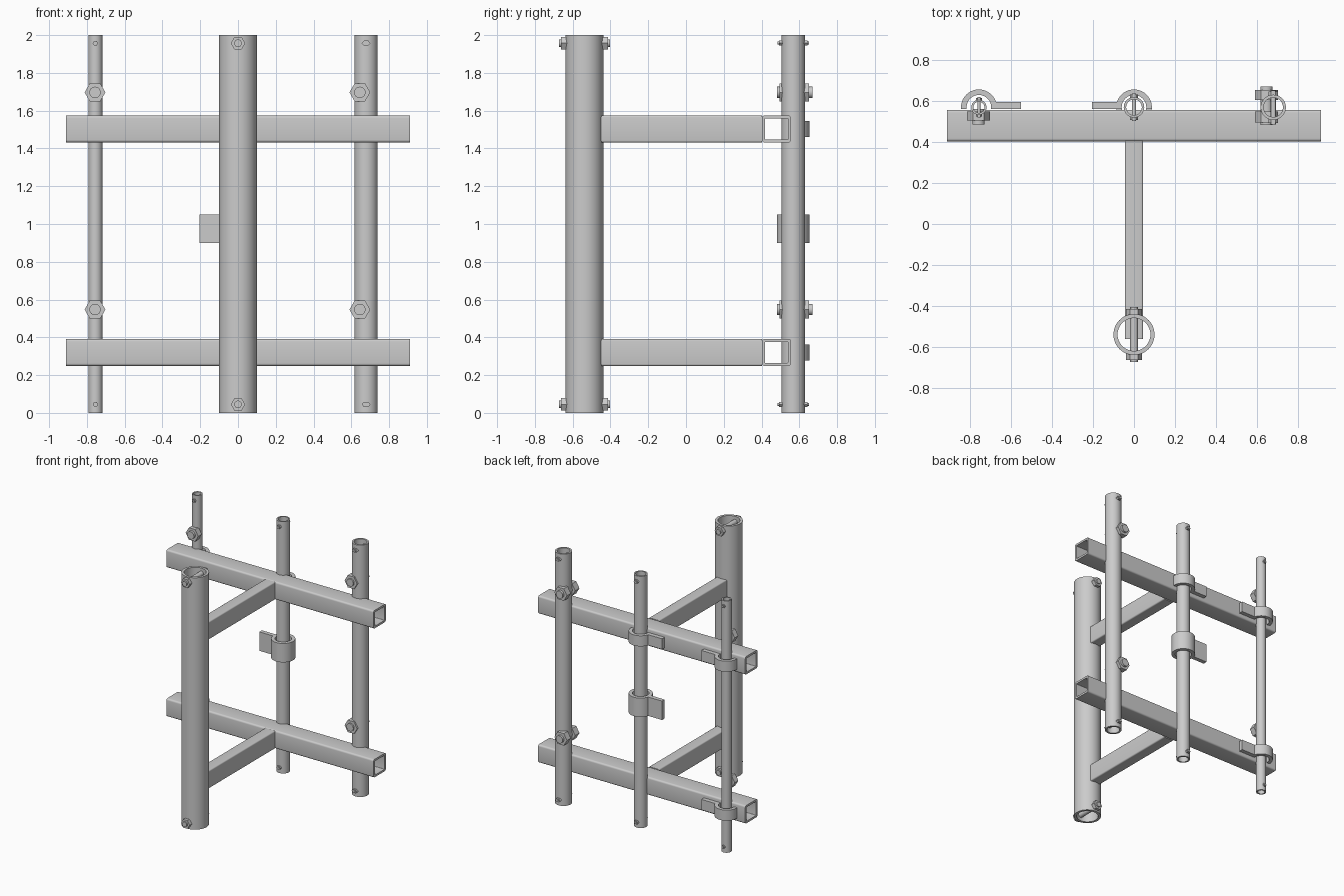
import bpy, bmesh
from math import pi, sin, cos, radians

if "Cube" in bpy.data.objects:
    bpy.data.objects.remove(bpy.data.objects["Cube"])

BACK_Y = 0.568          # axis of the three rear poles
BAR_Z = (0.32, 1.503)   # heights of the two crossbars


def finish(name, bm, smooth=True):
    bmesh.ops.recalc_face_normals(bm, faces=bm.faces)
    me = bpy.data.meshes.new(name)
    bm.to_mesh(me)
    bm.free()
    ob = bpy.data.objects.new(name, me)
    bpy.context.collection.objects.link(ob)
    if smooth:
        bpy.context.view_layer.objects.active = ob
        ob.select_set(True)
        bpy.ops.object.shade_smooth_by_angle(angle=radians(30))
        ob.select_set(False)
    return ob


def circle(r, n=48):
    return [(r * cos(2 * pi * i / n), r * sin(2 * pi * i / n)) for i in range(n)]


def rounded_rect(w, h, r, n=4):
    pts = []
    for k, (sx, sy) in enumerate(((1, 1), (-1, 1), (-1, -1), (1, -1))):
        for i in range(n + 1):
            a = pi / 2 * (k + i / n)
            pts.append((sx * (w / 2 - r) + r * cos(a), sy * (h / 2 - r) + r * sin(a)))
    return pts


def loft_tube(bm, outer, inner, a, b, place):
    """Hollow extrusion between matching outer and inner outlines."""
    rings = [[bm.verts.new(place(u, v, t)) for u, v in pts]
             for pts, t in ((outer, a), (outer, b), (inner, b), (inner, a))]
    n = len(outer)
    for k in range(4):
        p, q = rings[k], rings[(k + 1) % 4]
        for i in range(n):
            j = (i + 1) % n
            bm.faces.new((p[i], p[j], q[j], q[i]))


def prism(bm, pts, a, b, place):
    lo = [bm.verts.new(place(u, v, a)) for u, v in pts]
    hi = [bm.verts.new(place(u, v, b)) for u, v in pts]
    bm.faces.new(lo)
    bm.faces.new(hi)
    for i in range(len(pts)):
        j = (i + 1) % len(pts)
        bm.faces.new((lo[i], lo[j], hi[j], hi[i]))


def bolt(name, x, z, parts, zs=1.0):
    """Bolt along y; parts = (radius, sides, y start, y end)."""
    bm = bmesh.new()
    for r, n, y0, y1 in parts:
        prism(bm, circle(r, n), y0, y1, lambda u, v, t: (x + u, t, z + v * zs))
    finish(name, bm)


def pole(name, x, y, r, r_in, zs):
    """Hollow pole with a through bolt near each end."""
    bm = bmesh.new()
    loft_tube(bm, circle(r), circle(r_in), 0, 2, lambda u, v, t: (x + u, y + v, t))
    finish(name, bm)
    for z in (0.045, 1.957):
        bolt(name + "_end_bolt", x, z, [
            (r * .2, 20, y - r * 1.35, y + r * 1.35),
            (r * .38, 6, y - r * 1.24, y - r * .93),
            (r * .38, 6, y + r * .93, y + r * 1.24)], zs)


def clamp(name, x, z0, z1, side, full=False):
    """Strap around a pole with a flat tab to one side."""
    ro, ri, lo, hi, reach = 0.087, 0.06, -0.008, 0.025, 0.205
    bm = bmesh.new()
    place = lambda u, v, t: (x + side * u, BACK_Y + v, t)
    if full:
        loft_tube(bm, circle(ro), circle(ri), z0, z1, place)
        prism(bm, [(ro - .008, lo), (reach, lo), (reach, hi), (ro - .008, hi)], z0, z1, place)
    else:
        arc = lambda r, a0, a1: [(r * cos(radians(a0 + (a1 - a0) * i / 24)),
                                  r * sin(radians(a0 + (a1 - a0) * i / 24))) for i in range(25)]
        pts = [(reach, lo), (reach, hi)] + arc(ro, 17, 185) + arc(ri, 187, -7)
        prism(bm, pts, z0, z1, place)
    finish(name, bm)


# Upright poles
pole("main_post", 0, -0.538, 0.1, 0.08, 1.0)
pole("left_pole", -0.755, BACK_Y, 0.037, 0.027, 1.0)
pole("centre_pole", 0, BACK_Y, 0.05, 0.038, 0.8)
pole("right_pole", 0.678, BACK_Y, 0.0615, 0.047, 0.65)

for bz in BAR_Z:
    # Crossbar: hollow rectangular tube along x
    bm = bmesh.new()
    loft_tube(bm, rounded_rect(.154, .143, .014), rounded_rect(.122, .111, .004),
              -0.91, 0.91, lambda u, v, t: (t, 0.479 + u, bz + v))
    finish("crossbar", bm)
    # Arm joining the crossbar to the main post
    bm = bmesh.new()
    loft_tube(bm, rounded_rect(.09, .143, .01), rounded_rect(.066, .119, .004),
              -0.56, 0.403, lambda u, v, t: (u, t, bz + v))
    finish("arm", bm)
    # Strap clamp holding the left pole
    clamp("left_clamp", -0.755, bz - .042, bz + .042, 1)

# Centre pole clamps
clamp("centre_clamp", 0, BAR_Z[1] - .042, BAR_Z[1] + .042, -1)
clamp("centre_collar", 0, 0.9, 1.05, -1, full=True)

# Large clamping bolts on the outer poles
for z in (0.547, 1.697):
    bolt("left_pole_bolt", -0.757, z, [(.03, 24, .485, .56), (.055, 6, .503, .548)])
    bolt("right_pole_bolt", 0.645, z, [(.03, 24, .483, .67),
                                       (.055, 6, .495, .548), (.055, 6, .603, .652)])
